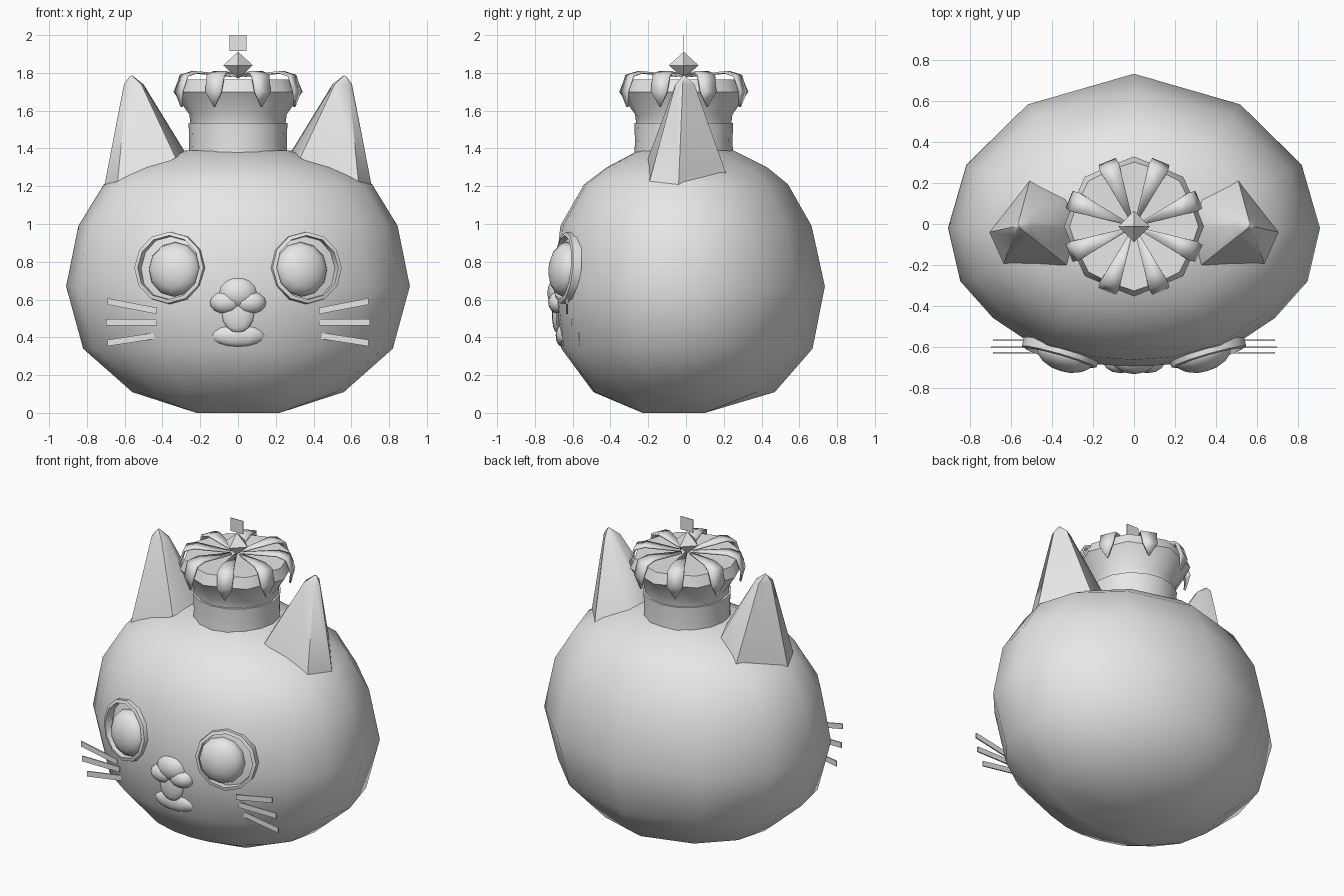
import bpy, bmesh, math
from mathutils import Vector, Matrix, Euler

cube = bpy.data.objects.get("Cube")
if cube:
    bpy.data.objects.remove(cube, do_unlink=True)

grey = bpy.data.materials.new("plain grey")
grey.use_nodes = True
grey.diffuse_color = (0.8, 0.8, 0.8, 1)
for node in grey.node_tree.nodes:
    if node.type == 'BSDF_PRINCIPLED':
        node.inputs["Base Color"].default_value = (0.8, 0.8, 0.8, 1)


def finish(name, bm, angle=0):
    """Turn a bmesh into an object, smooth below the given angle."""
    bmesh.ops.remove_doubles(bm, verts=bm.verts, dist=0.0005)
    bmesh.ops.recalc_face_normals(bm, faces=bm.faces)
    mesh = bpy.data.meshes.new(name)
    bm.to_mesh(mesh)
    bm.free()
    mesh.materials.append(grey)
    ob = bpy.data.objects.new(name, mesh)
    bpy.context.collection.objects.link(ob)
    if angle:
        bpy.ops.object.select_all(action='DESELECT')
        ob.select_set(True)
        bpy.context.view_layer.objects.active = ob
        bpy.ops.object.shade_smooth_by_angle(angle=math.radians(angle))
    return ob


def loft(name, rings, angle, caps=True):
    """Skin a stack of closed rings with equal point counts."""
    bm = bmesh.new()
    rows = [[bm.verts.new(p) for p in ring] for ring in rings]
    n = len(rows[0])
    for a, b in zip(rows, rows[1:]):
        for i in range(n):
            j = (i + 1) % n
            bm.faces.new((a[i], a[j], b[j], b[i]))
    if caps:
        bm.faces.new(rows[0])
        bm.faces.new(rows[-1])
    return finish(name, bm, angle)


def ball(name, loc, size, rot=(0, 0, 0), seg=12, rows=8, angle=60):
    bm = bmesh.new()
    bmesh.ops.create_uvsphere(bm, u_segments=seg, v_segments=rows, radius=1)
    m = Matrix.LocRotScale(Vector(loc), Euler(rot), Vector(size))
    bmesh.ops.transform(bm, matrix=m, verts=bm.verts)
    return finish(name, bm, angle)


def clamp(v, lo, hi):
    return max(lo, min(hi, v))


# Head: one outline, rescaled for every height (z, half width, front, back)
half = [(0, .735), (.52, .585), (.82, .29), (.91, -.02), (.85, -.28),
        (.69, -.46), (.45, -.62), (.2, -.685), (0, -.70)]
outline = half + [(-x, y) for x, y in half[-2:0:-1]]
levels = [(.11, .56, .49, .47), (.34, .82, .66, .67), (.67, .91, .70, .735),
          (.99, .845, .665, .665), (1.21, .71, .54, .54),
          (1.30, .54, .42, .43), (1.39, .28, .25, .25)]
rings = [[(clamp(x * .6, -.22, .22), clamp(y * .8, -.23, .10), 0)
          for x, y in outline]]
for z, w, front, back in levels:
    rings.append([(x / .91 * w, y * (back / .735 if y > 0 else front / .70), z)
                  for x, y in outline])
loft("head", rings, 45)

# Muzzle, nose and mouth
ball("nose_bridge", (0, -.66, .635), (.11, .075, .09))
ball("mouth", (0, -.685, .525), (.085, .025, .1))
ball("chin", (0, -.655, .41), (.14, .035, .06))

for side, s in (("left", 1), ("right", -1)):
    ball(side + "_cheek", (s * .065, -.675, .585), (.085, .055, .06))

    # Ears: six-sided cones with a blunt tip
    tip = Vector((.57, -.01, 1.8))
    base = [Vector(p) for p in ((.71, -.04, 1.19), (.64, -.2, 1.2),
            (.33, -.2, 1.35), (.28, -.02, 1.38), (.33, .12, 1.35),
            (.51, .215, 1.26))]
    neck = [Vector((tip.x + (p.x - tip.x) * .24,
                    tip.y + (p.y - tip.y) * .24, 1.74)) for p in base]
    peak = [tip + (p - tip) * .03 for p in base]
    loft(side + "_ear", [[(s * p.x, p.y, p.z) for p in r]
                         for r in (base, neck, peak)], 50)

    # Eyes: a square-edged rim turned outward around a flattened ball
    turn = Euler((math.radians(85), 0, s * math.radians(16)))
    place = Matrix.LocRotScale(Vector((s * .362, -.635, .768)), turn, None)
    rim = []
    for r, h in ((.165, -.03), (.17, .022), (.19, .016), (.192, -.03)):
        rim.append([place @ Vector((r * math.cos(a), r * math.sin(a), h))
                    for a in (math.tau * i / 12 for i in range(12))])
    loft(side + "_eye_rim", rim, 30, caps=False)
    ball(side + "_eye", (s * .335, -.64, .76), (.143, .145, .083), turn)

    # Whiskers: thin flat strips
    for k, (y, zi, zo, xo) in enumerate(((-.63, .54, .59, .69),
                                        (-.603, .48, .48, .70),
                                        (-.568, .41, .37, .69))):
        a, b = (s * .43, zi), (s * xo, zo)
        loft(f"{side}_whisker_{k + 1}",
             [[(x, y + d, z + e) for d, e in ((-.004, -.017), (.004, -.017),
                                             (.004, .017), (-.004, .017))]
              for x, z in (a, b)], 0)

# Crown: straight band, then a flared and scalloped cup
cy = -.012


def circle(radius, z, valley=1.0, n=16):
    return [(radius * (valley if i % 2 else 1) * math.cos(math.tau * i / n),
             cy + radius * (valley if i % 2 else 1) * math.sin(math.tau * i / n),
             z) for i in range(n)]


loft("crown_band", [circle(r, z) for r, z in
                    ((.262, 1.36), (.258, 1.44), (.262, 1.535), (.2, 1.54))], 35)
loft("crown_cup", [circle(.25, 1.52), circle(.258, 1.58, .98),
                   circle(.342, 1.70, .93), circle(.315, 1.765, .95),
                   circle(.27, 1.765), circle(.03, 1.75)], 40)

# Crown leaves: pointed strips folding over the rim to the middle
leaf = [(.322, 1.62, .002), (.338, 1.70, .045), (.31, 1.785, .05),
        (.25, 1.803, .04), (.04, 1.785, .008)]
bm = bmesh.new()
for k in range(8):
    a = math.tau * (k + .5) / 8
    out = Vector((math.cos(a), math.sin(a), 0))
    across = Vector((-out.y, out.x, 0))
    rows = []
    for r, z, w in leaf:
        mid = out * r + Vector((0, cy, z))
        rows.append([bm.verts.new(mid + across * w), bm.verts.new(mid - across * w)])
    for p, q in zip(rows, rows[1:]):
        bm.faces.new((p[0], p[1], q[1], q[0]))
leaves = finish("crown_leaves", bm, 35)
thick = leaves.modifiers.new("thickness", 'SOLIDIFY')
thick.thickness = .012
thick.offset = 0

# Finial: an eight-faced gem with a small upright plate above
ball("crown_gem", (0, cy, 1.84), (.078, .078, .072), seg=4, rows=2, angle=0)
loft("top_plate", [[(x, cy + d, z) for x, z in ((-.045, 1.915), (.045, 1.915),
                                               (.045, 2.0), (-.045, 2.0))]
                   for d in (-.002, .002)], 0)
